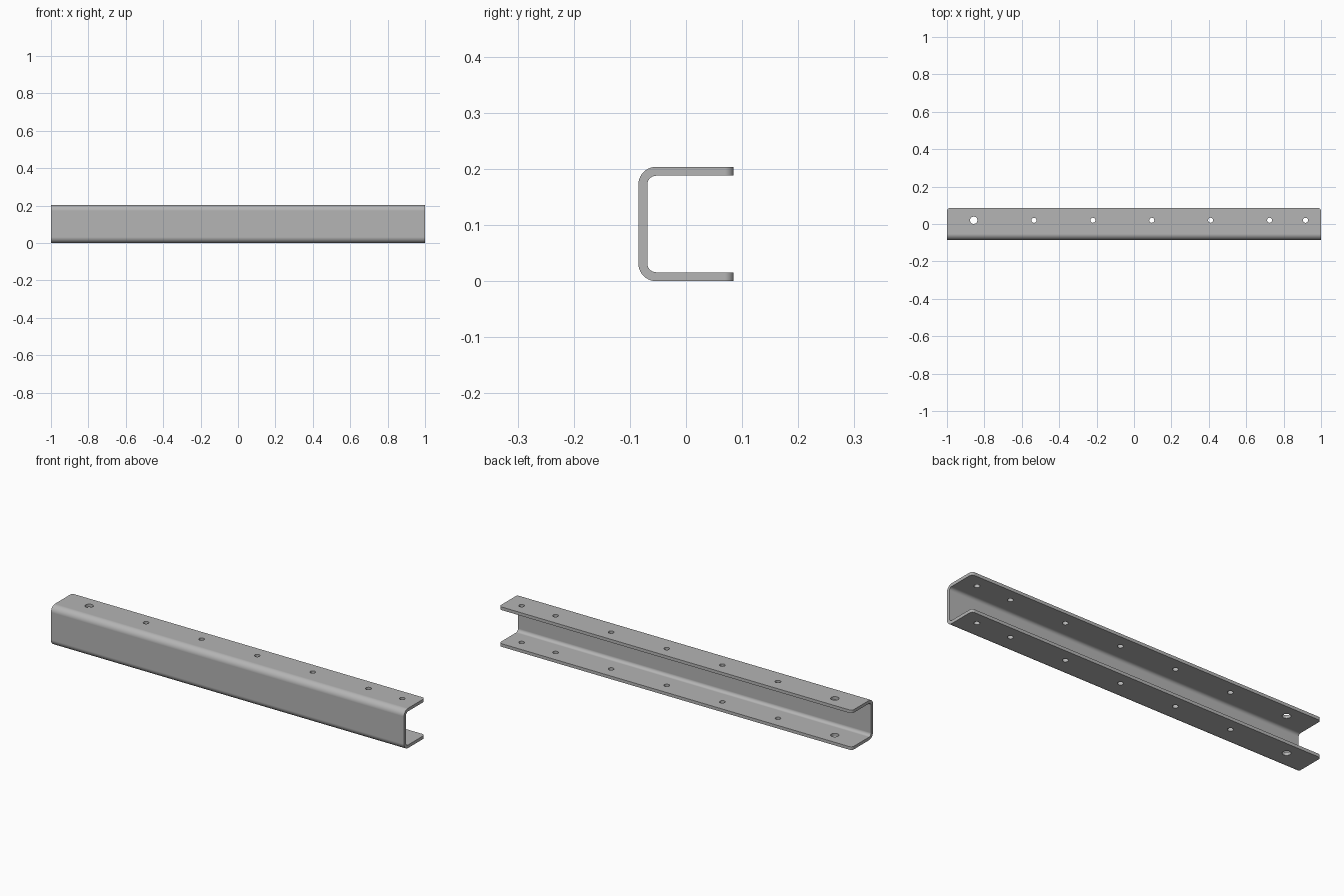
import bpy, bmesh, math

cube = bpy.data.objects.get("Cube")
if cube:
    bpy.data.objects.remove(cube, do_unlink=True)

HALF_L, HALF_W, HEIGHT = 1.0, 0.085, 0.204
THICK, R_OUT, R_IN, R_TIP = 0.016, 0.032, 0.016, 0.016
HOLE_Y = 0.02
HOLES = [(-0.857, 0.0195)] + [(-0.535 + 0.315 * i, 0.0135) for i in range(5)] + [(0.917, 0.0135)]

steel = bpy.data.materials.new("grey steel")
steel.use_nodes = True
colour = (0.46, 0.46, 0.46, 1)
steel.diffuse_color = colour
steel.node_tree.nodes["Principled BSDF"].inputs["Base Color"].default_value = colour


def arc(cy, cz, r, start, end, n=10):
    """Points (y, z) along an arc, angles in degrees."""
    angles = [math.radians(start + (end - start) * i / n) for i in range(n + 1)]
    return [(cy + r * math.cos(a), cz + r * math.sin(a)) for a in angles]


def make_object(name, bm):
    bmesh.ops.recalc_face_normals(bm, faces=bm.faces)
    mesh = bpy.data.meshes.new(name)
    bm.to_mesh(mesh)
    bm.free()
    mesh.materials.append(steel)
    obj = bpy.data.objects.new(name, mesh)
    bpy.context.collection.objects.link(obj)
    return obj


# C-shaped section, bent from sheet of constant thickness
bend_y = -HALF_W + R_OUT
profile = [(HALF_W, HEIGHT)]
profile += arc(bend_y, HEIGHT - R_OUT, R_OUT, 90, 180)
profile += arc(bend_y, R_OUT, R_OUT, 180, 270)
profile += [(HALF_W, 0), (HALF_W, THICK)]
profile += arc(bend_y, R_OUT, R_IN, 270, 180)
profile += arc(bend_y, HEIGHT - R_OUT, R_IN, 180, 90)
profile += [(HALF_W, HEIGHT - THICK)]

# Extrude along the length and round the flange corners
bm = bmesh.new()
section = bm.faces.new([bm.verts.new((-HALF_L, y, z)) for y, z in profile])
ext = bmesh.ops.extrude_face_region(bm, geom=[section])
new_verts = [v for v in ext["geom"] if isinstance(v, bmesh.types.BMVert)]
bmesh.ops.translate(bm, verts=new_verts, vec=(2 * HALF_L, 0, 0))
bmesh.ops.recalc_face_normals(bm, faces=bm.faces)
tips = [e for e in bm.edges
        if all(abs(v.co.y - HALF_W) < 1e-5 for v in e.verts)
        and abs(e.verts[0].co.x - e.verts[1].co.x) < 1e-5]
bmesh.ops.bevel(bm, geom=tips, offset=R_TIP, segments=8, profile=0.5, affect='EDGES')
channel = make_object("channel_rail", bm)

# Bolt holes through both flanges
bm = bmesh.new()
for x, r in HOLES:
    ret = bmesh.ops.create_cone(bm, cap_ends=True, segments=32, radius1=r, radius2=r, depth=0.4)
    bmesh.ops.translate(bm, verts=ret["verts"], vec=(x, HOLE_Y, HEIGHT / 2))
cutter = make_object("hole_cutter", bm)
cutter.hide_render = True

bpy.ops.object.select_all(action='DESELECT')
channel.select_set(True)
bpy.context.view_layer.objects.active = channel
cut = channel.modifiers.new("bolt_holes", 'BOOLEAN')
cut.operation = 'DIFFERENCE'
cut.solver = 'EXACT'
cut.object = cutter
bpy.ops.object.modifier_apply(modifier=cut.name)
bpy.data.objects.remove(cutter, do_unlink=True)

# Smooth bends, crisp edges, flat plates
bpy.ops.object.shade_smooth_by_angle(angle=math.radians(30))
flat = channel.modifiers.new("flat_plates", 'WEIGHTED_NORMAL')
flat.keep_sharp = True
flat.weight = 100
